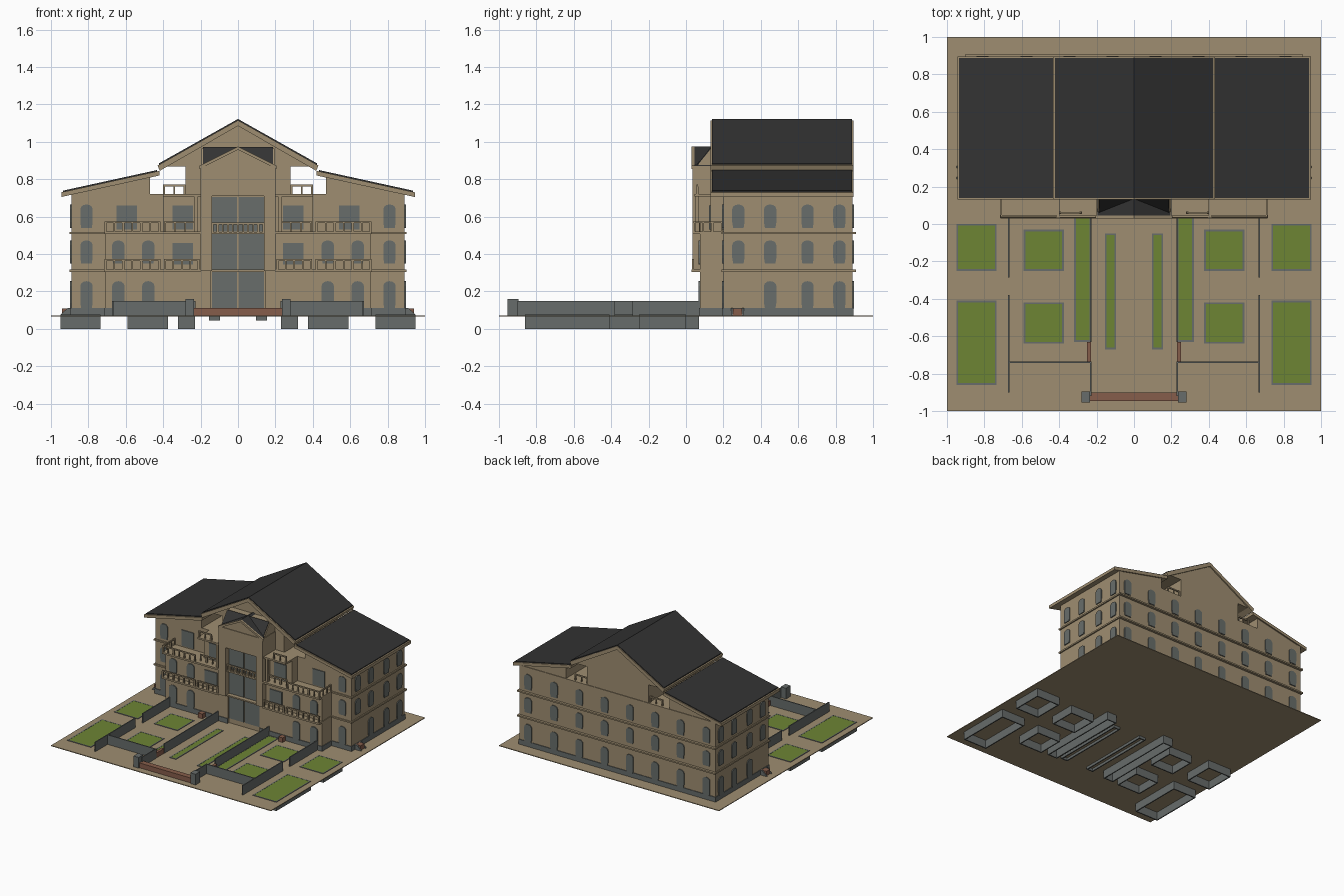
import bpy, bmesh, math

if "Cube" in bpy.data.objects:
    bpy.data.objects.remove(bpy.data.objects["Cube"])

COL = {"tan_plaster": (.345, .27, .165), "grey_stone": (.135, .15, .145),
       "window_grey": (.14, .155, .145), "roof_charcoal": (.033, .033, .033),
       "lawn_green": (.155, .235, .034), "red_brown": (.24, .11, .07)}
MAT = {}
for n, c in COL.items():
    MAT[n] = bpy.data.materials.new(n)
    MAT[n].diffuse_color = (*c, 1)
TAN, STONE, GLASS, ROOF, LAWN, RED = COL
parts = {}


def prism(name, mat, prof, a, b, axis='y', mirror=False):
    """Extrude a 2D profile along an axis; profile is (x,z) for y, (y,z) for x."""
    bm = parts.setdefault((name, mat), bmesh.new())
    for s in ((1, -1) if mirror else (1,)):
        rings = []
        for t in (a, b):
            rings.append([bm.verts.new((s*p, t, q) if axis == 'y' else (s*t, p, q))
                          for p, q in prof])
        n = len(prof)
        fs = [bm.faces.new(rings[0]), bm.faces.new(rings[1][::-1])]
        for i in range(n):
            j = (i+1) % n
            fs.append(bm.faces.new((rings[0][j], rings[0][i], rings[1][i], rings[1][j])))
        bmesh.ops.recalc_face_normals(bm, faces=fs)


def box(name, mat, x0, x1, y0, y1, z0, z1, mirror=False):
    prism(name, mat, [(x0, z0), (x1, z0), (x1, z1), (x0, z1)], y0, y1, 'y', mirror)


def arch(c, z0, z1, w=.033):
    """Window outline with rounded top and slightly narrowed foot."""
    pts = [(c-w*.85, z0), (c+w*.85, z0), (c+w, z0+.03)]
    for i in range(7):
        t = math.pi*i/6
        pts.append((c+w*math.cos(t), z1-.025+.025*math.sin(t)))
    return pts + [(c-w, z0+.03)]


def rail(name, x0, x1, y0, y1, z, h=.055, step=.05):
    """Straight railing with posts on both sides of the house."""
    box(name, TAN, x0-.005, x1+.005, y0-.005, y1+.005, z+h-.01, z+h, True)
    n = max(1, round(max(x1-x0, y1-y0)/step))
    for i in range(n+1):
        x, y, r = x0+(x1-x0)*i/n, y0+(y1-y0)*i/n, .006 if i % 2 == 0 else .004
        box(name, TAN, x-r, x+r, y-r, y+r, z, z+h-.01, True)


# Ground slab and planting beds
G = .072
box("ground_slab", TAN, -1, 1, -1, 1, .066, G)
for x0, x1, y0, y1, zb in [(.735, .95, -.25, 0, 0), (.735, .95, -.86, -.41, 0),
                           (.375, .59, -.25, -.03, 0), (.375, .59, -.64, -.42, 0),
                           (.23, .32, -.63, .07, 0), (.095, .155, -.67, -.05, .045)]:
    t = .009
    for q in [(x0, x0+t, y0, y1), (x1-t, x1, y0, y1), (x0, x1, y0, y0+t), (x0, x1, y1-t, y1)]:
        box("bed_border", STONE, *q, zb, G+.004, True)
    box("bed_lawn", LAWN, x0+t, x1-t, y0+t, y1-t, G, G+.003, True)

# Garden walls, gate pillars and gates
for q in [(.665, .673, -.9, -.38), (.665, .673, -.285, .075), (.235, .67, -.743, -.735),
          (.228, .235, -.92, -.735), (.228, .235, -.63, .075)]:
    box("garden_wall", STONE, *q, G, .15, True)
box("gate_pillar", STONE, .235, .282, -.955, -.895, G, .16, True)
box("front_gate", RED, -.235, .235, -.945, -.9, G, .112)
box("side_gate", RED, .23, .252, -.735, -.63, G, .112, True)
box("front_step", RED, .345, .385, .03, .075, G, .11, True)

# House body
box("house_body", TAN, -.89, .89, .2, .89, G, .72)
box("front_lower_block", TAN, .145, .71, .075, .2, G, .51, True)
box("front_upper_block", TAN, .145, .4, .13, .2, .51, .72, True)
box("attic_wall", TAN, -.28, .28, .2, .885, .72, .88)
prism("attic_gable", TAN, [(-.41, .868), (.41, .868), (0, 1.09)], .2, .885)
prism("wing_gable", TAN, [(.47, .715), (.89, .715), (.89, .722), (.47, .82)], .2, .885, 'y', True)

# Stone plinth, side steps
box("plinth", STONE, -.895, .895, .195, .895, G, .112)
box("front_plinth", STONE, .145, .715, .07, .2, G, .112, True)
box("side_step", RED, .89, .94, .25, .3, G, .11, True)
for y in (.24, .3):
    prism("step_cheek", STONE, [(.89, G), (.95, G), (.945, .08), (.91, .112), (.89, .112)],
          y, y+.01, 'y', True)

# Floor bands
for z in (.31, .513):
    box("floor_band", TAN, -.9, .9, .19, .91, z-.006, z+.006)
box("floor_band", TAN, .2, .715, .065, .2, .304, .316, True)

# Main and wing roofs: tan slab with a charcoal covering
prism("main_roof_slab", TAN, [(0, 1.115), (.43, .873), (.418, .845), (0, 1.085)],
      .13, .895, 'y', True)
prism("main_roof_cover", ROOF, [(0, 1.122), (.422, .885), (.422, .876), (0, 1.113)],
      .14, .888, 'y', True)
prism("wing_roof_slab", TAN, [(.42, .845), (.945, .73), (.945, .705), (.42, .82)],
      .13, .895, 'y', True)
prism("wing_roof_cover", ROOF, [(.432, .849), (.935, .739), (.935, .731), (.432, .841)],
      .14, .888, 'y', True)

# Central tower: side piers, glazed recess, gable and small roof
box("tower_pier", TAN, .138, .2, .035, .2, .31, .87, True)
box("tower_lintel", TAN, -.14, .14, .035, .2, .71, .87)
box("tower_backing", TAN, -.15, .15, .09, .2, G, .72)
for z0, z1 in ((.112, .305), (.318, .507), (.52, .705)):
    box("tower_glazing", GLASS, .006, .138, .083, .09, z0, z1, True)
box("tower_floor", TAN, -.14, .14, .05, .09, .306, .317)
box("tower_floor", TAN, -.14, .14, .05, .09, .508, .519)
rail("tower_rail", 0, .135, .055, .055, .519, .05, .03)
prism("tower_gable", TAN, [(-.2, .865), (.2, .865), (0, .968)], .04, .2)
prism("tower_roof_trim", TAN, [(0, .975), (.205, .872), (.205, .855), (0, .958)],
      .03, .045, 'y', True)
prism("tower_roof", ROOF, [(0, .975), (.195, .877), (.195, .868), (0, .966)],
      .045, .2, 'y', True)
prism("tower_roof_wedge", TAN, [(.05, .86), (.2, .86), (.2, .965), (.135, .965)], -.195, .195, 'x')
prism("tower_roof_back", ROOF, [(.046, .862), (.05, .86), (.137, .967), (.133, .972)],
      -.188, .188, 'x')

# Balconies and terrace railings
box("lower_balcony", TAN, .2, .715, .03, .08, .304, .318, True)
rail("lower_rail", .42, .71, .037, .037, .318)
rail("lower_rail", .21, .39, .037, .037, .318)
box("upper_balcony", TAN, .2, .715, .035, .2, .506, .52, True)
rail("upper_rail", .42, .71, .042, .042, .52)
rail("upper_rail", .71, .71, .042, .19, .52)
rail("upper_rail", .23, .39, .075, .075, .52)
box("terrace_deck", TAN, .2, .4, .045, .2, .708, .722, True)
box("terrace_post", TAN, .215, .235, .05, .07, .52, .71, True)
rail("terrace_rail", .285, .395, .06, .06, .722, .05, .055)
rail("terrace_rail", .285, .395, .87, .87, .722, .05, .055)

# Windows as thin plates
ROWS = ((.108, .255), (.35, .473), (.54, .665))
for i, (z0, z1) in enumerate(ROWS):
    prism("front_window", GLASS, arch(.81, z0, z1), .193, .2, 'y', True)
    for y in (.28, .45, .65, .82):
        if i or y > .3:
            prism("side_window", GLASS, arch(y, z0, z1), .889, .897, 'x', True)
    for x in (.115, .345, .575, .81):
        prism("back_window", GLASS, arch(x, z0, z1), .889, .897, 'y', True)
    if i < 2:
        for x in (.48, .64):
            prism("front_window", GLASS, arch(x, z0, z1), .067, .075, 'y', True)
box("balcony_door", GLASS, .24, .35, .067, .075, .345, .46, True)
box("balcony_door", GLASS, .24, .35, .123, .13, .53, .66, True)
box("balcony_door", GLASS, .54, .65, .193, .2, .53, .66, True)

# Turn the collected meshes into objects
for (name, mat), bm in parts.items():
    me = bpy.data.meshes.new(name)
    bm.to_mesh(me)
    bm.free()
    me.materials.append(MAT[mat])
    bpy.context.collection.objects.link(bpy.data.objects.new(name, me))

for m in bpy.data.materials:
    if m.users and not m.is_grease_pencil:
        m.use_nodes = True
        m.node_tree.nodes["Principled BSDF"].inputs["Base Color"].default_value = m.diffuse_color
